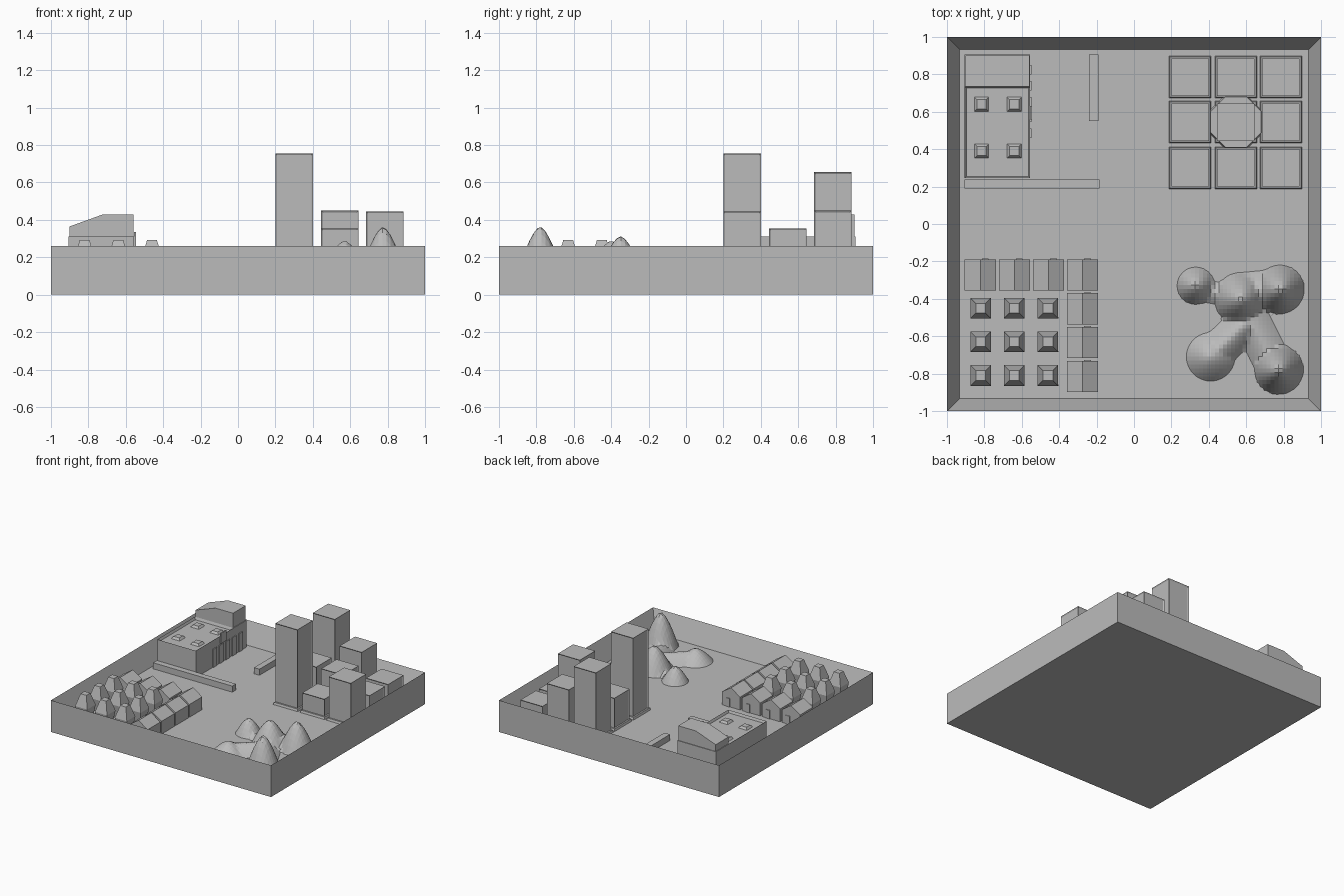
import bpy, bmesh, math
from mathutils import Matrix, Vector

cube = bpy.data.objects.get("Cube")
if cube:
    bpy.data.objects.remove(cube, do_unlink=True)

FLOOR = 0.09
RIM = 0.26

grey = bpy.data.materials.new("plain_grey")
grey.use_nodes = True
grey.diffuse_color = (0.5, 0.5, 0.5, 1)
grey.node_tree.nodes["Principled BSDF"].inputs["Base Color"].default_value = (0.5, 0.5, 0.5, 1)


def finish(name, bm):
    bmesh.ops.recalc_face_normals(bm, faces=bm.faces)
    mesh = bpy.data.meshes.new(name)
    bm.to_mesh(mesh)
    bm.free()
    mesh.materials.append(grey)
    obj = bpy.data.objects.new(name, mesh)
    bpy.context.collection.objects.link(obj)
    return obj


def add_box(bm, x0, x1, y0, y1, z0, z1):
    centre = Matrix.Translation(((x0 + x1) / 2, (y0 + y1) / 2, (z0 + z1) / 2))
    size = Matrix.Diagonal((x1 - x0, y1 - y0, z1 - z0, 1))
    verts = bmesh.ops.create_cube(bm, size=1, matrix=centre @ size)["verts"]
    return list({f for v in verts for f in v.link_faces})


def add_frustum(bm, x, y, z0, z1, half0, half1, sides=4):
    k = 1 / math.cos(math.pi / sides)
    m = Matrix.Translation((x, y, (z0 + z1) / 2)) @ Matrix.Rotation(math.pi / sides, 4, "Z")
    bmesh.ops.create_cone(bm, cap_ends=True, segments=sides, radius1=half0 * k,
                          radius2=half1 * k, depth=z1 - z0, matrix=m)


def add_prism(bm, profile, y0, y1):
    """Extrude an x-z outline along y."""
    face = bm.faces.new([bm.verts.new((x, y0, z)) for x, z in profile])
    new = bmesh.ops.extrude_face_region(bm, geom=[face])["geom"]
    moved = [v for v in new if isinstance(v, bmesh.types.BMVert)]
    bmesh.ops.translate(bm, verts=moved, vec=(0, y1 - y0, 0))


def box(name, *dims):
    bm = bmesh.new()
    add_box(bm, *dims)
    return finish(name, bm)


# Tray with a sunken floor
bm = bmesh.new()
top = [f for f in add_box(bm, -1, 1, -1, 1, 0, RIM) if f.normal.z > 0.5]
bmesh.ops.inset_region(bm, faces=top, thickness=0.095)
bmesh.ops.translate(bm, verts=top[0].verts[:], vec=(0, 0, FLOOR - RIM))
finish("tray", bm)

# Nine towers on flared pads, walls recessed inside a thin frame
centres = (0.3, 0.545, 0.785)
heights = ((0.755, 0.25, 0.445),
           (0.355, 0.355, 0.25),
           (0.655, 0.45, 0.25))
for y, row in zip(centres, heights):
    for x, h in zip(centres, row):
        bm = bmesh.new()
        faces = add_box(bm, x - 0.1, x + 0.1, y - 0.1, y + 0.1, FLOOR, h)
        walls = [f for f in faces if abs(f.normal.z) < 0.5]
        bmesh.ops.inset_individual(bm, faces=walls, thickness=0.013, depth=-0.006)
        finish("tower", bm)
        bm = bmesh.new()
        add_frustum(bm, x, y, FLOOR - 0.01, FLOOR + 0.018, 0.115, 0.107)
        finish("tower_pad", bm)
bm = bmesh.new()
add_frustum(bm, 0.545, 0.545, FLOOR - 0.01, FLOOR + 0.025, 0.145, 0.135, 8)
bmesh.ops.rotate(bm, verts=bm.verts, cent=(0.545, 0.545, 0), matrix=Matrix.Rotation(0, 3, "Z"))
finish("central_pad", bm)

# Factory hall with a recessed roof
bm = bmesh.new()
top = [f for f in add_box(bm, -0.905, -0.555, 0.245, 0.735, FLOOR, 0.31) if f.normal.z > 0.5]
bmesh.ops.inset_region(bm, faces=top, thickness=0.012)
bmesh.ops.translate(bm, verts=top[0].verts[:], vec=(0, 0, -0.02))
finish("factory_hall", bm)

# Skylights
for x in (-0.815, -0.64):
    for y in (0.39, 0.64):
        bm = bmesh.new()
        add_frustum(bm, x, y, 0.285, 0.307, 0.042, 0.025)
        finish("skylight", bm)

# Raised rear hall with a sloping roof
bm = bmesh.new()
add_prism(bm, [(-0.9, 0.31), (-0.56, 0.31), (-0.56, 0.43), (-0.72, 0.43), (-0.9, 0.365)], 0.735, 0.9)
finish("rear_hall", bm)
box("rear_hall_base", -0.905, -0.555, 0.735, 0.905, FLOOR, 0.31)

# Loading doors and wall sign on the factory side
for i in range(5):
    y = 0.46 + i * 0.085
    box("loading_door", -0.556, -0.549, y, y + 0.05, FLOOR, 0.24)
box("wall_sign", -0.556, -0.546, 0.56, 0.63, 0.25, 0.335)

# Yard walls
box("front_yard_wall", -0.905, -0.185, 0.19, 0.238, FLOOR, 0.14)
box("side_yard_wall", -0.24, -0.19, 0.55, 0.905, FLOOR, 0.14)

# Gabled houses in an L around the grove
spots = [(-0.822 + 0.182 * i, -0.272) for i in range(4)]
spots += [(-0.276, -0.272 - 0.181 * i) for i in range(1, 4)]
for x, y in spots:
    w = 0.083
    bm = bmesh.new()
    add_prism(bm, [(x - w, FLOOR), (x + w, FLOOR), (x + w, 0.195), (x, 0.25), (x - w, 0.195)],
              y - w, y + w)
    add_box(bm, x + 0.01, x + 0.045, y + w - 0.002, y + w + 0.005, FLOOR, 0.16)
    finish("house", bm)

# Grove of faceted trees
for x in (-0.82, -0.64, -0.46):
    for y in (-0.45, -0.63, -0.81):
        bm = bmesh.new()
        add_frustum(bm, x, y, 0.195, 0.293, 0.055, 0.026)
        add_frustum(bm, x, y, FLOOR, 0.195, 0.04, 0.055)
        finish("tree", bm)

# Hills: each is (start, end, height above floor, radius)
hills = [((0.33, -0.33), (0.33, -0.33), 0.125, 0.1),
         ((0.57, -0.4), (0.57, -0.4), 0.2, 0.14),
         ((0.78, -0.35), (0.78, -0.35), 0.225, 0.13),
         ((0.41, -0.71), (0.41, -0.71), 0.1, 0.13),
         ((0.775, -0.78), (0.775, -0.78), 0.275, 0.13),
         ((0.41, -0.71), (0.58, -0.55), 0.08, 0.1),
         ((0.58, -0.42), (0.74, -0.74), 0.06, 0.1),
         ((0.57, -0.37), (0.78, -0.35), 0.09, 0.11),
         ((0.33, -0.35), (0.5, -0.38), 0.03, 0.06)]


def hill_height(x, y):
    best = -0.03
    p = Vector((x, y))
    for a, b, h, r in hills:
        a, b = Vector(a), Vector(b)
        d = b - a
        t = max(0, min(1, (p - a).dot(d) / d.length_squared)) if d.length else 0
        best = max(best, h * (1 - ((p - a - d * t).length / r) ** 1.55))
    return FLOOR + best


bm = bmesh.new()
bmesh.ops.create_grid(bm, x_segments=34, y_segments=34, size=0.36,
                      matrix=Matrix.Translation((0.56, -0.56, 0)))
for v in bm.verts:
    v.co.z = hill_height(v.co.x, v.co.y)
sunk = [f for f in bm.faces if all(v.co.z < FLOOR for v in f.verts)]
bmesh.ops.delete(bm, geom=sunk, context="FACES")
hill_obj = finish("hills", bm)
if sum(p.normal.z for p in hill_obj.data.polygons) < 0:
    hill_obj.data.flip_normals()
